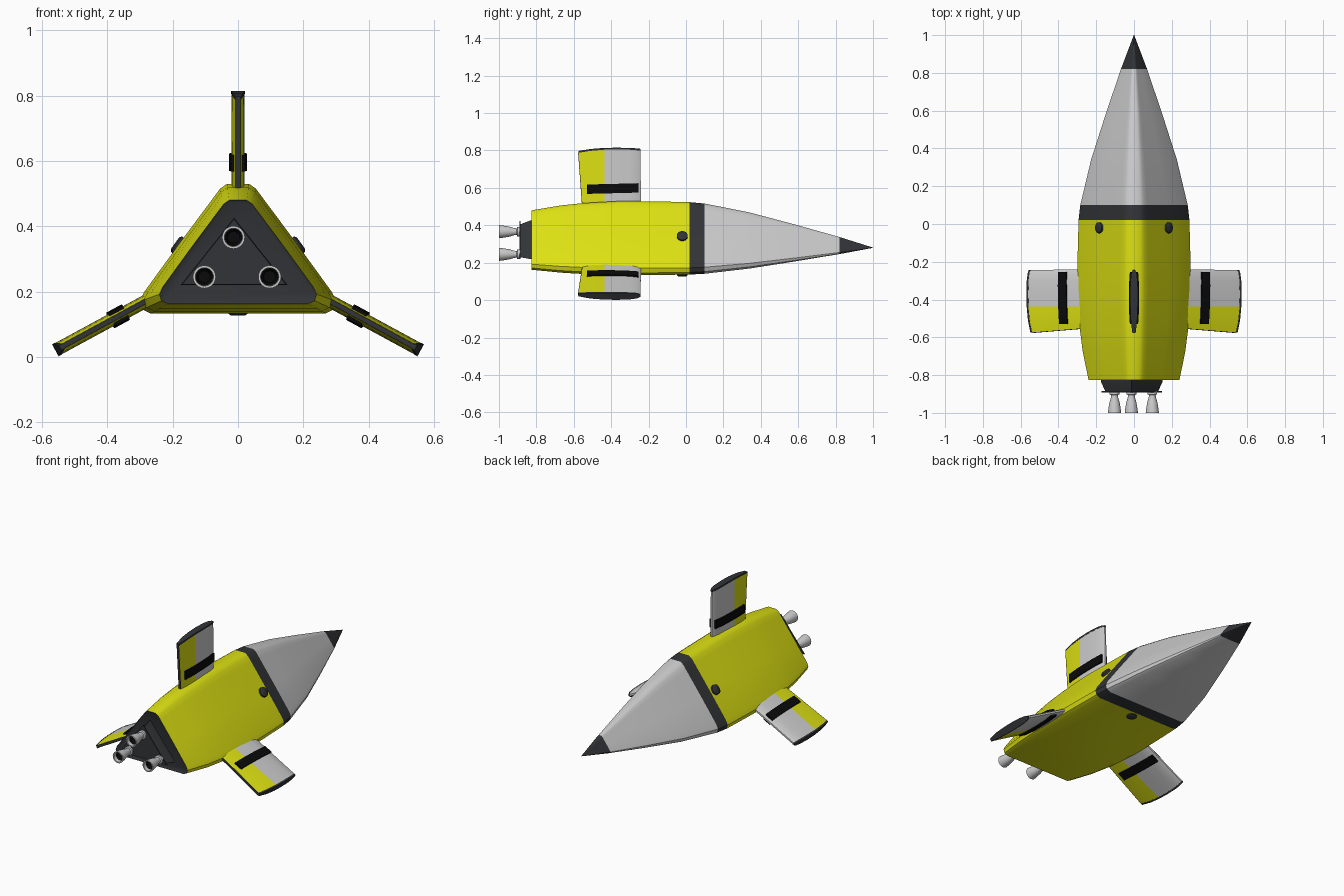
import bpy, bmesh, math
from mathutils import Vector

if "Cube" in bpy.data.objects:
    bpy.data.objects.remove(bpy.data.objects["Cube"])


def colour(name, rgb):
    m = bpy.data.materials.new(name)
    m.diffuse_color = (*rgb, 1)
    m.use_nodes = True
    m.node_tree.nodes["Principled BSDF"].inputs["Base Color"].default_value = m.diffuse_color
    return m


YELLOW = colour("yellow", (0.72, 0.75, 0.006))
DARK = colour("dark_grey", (0.032, 0.034, 0.038))
BLACK = colour("black", (0.003, 0.003, 0.003))


def loft(name, rings, mat=None, caps=(True, True), angle=40):
    """Skin a list of equally long point rings into one object."""
    bm = bmesh.new()
    rows = [[bm.verts.new(p) for p in r] for r in rings]
    n = len(rows[0])
    for a, b in zip(rows, rows[1:]):
        for i in range(n):
            j = (i + 1) % n
            bm.faces.new((a[i], a[j], b[j], b[i]))
    if caps[0]:
        bm.faces.new(rows[0])
    if caps[1]:
        bm.faces.new(rows[-1])
    bmesh.ops.recalc_face_normals(bm, faces=bm.faces)
    me = bpy.data.meshes.new(name)
    bm.to_mesh(me)
    bm.free()
    ob = bpy.data.objects.new(name, me)
    bpy.context.collection.objects.link(ob)
    if mat:
        me.materials.append(mat)
    bpy.ops.object.select_all(action='DESELECT')
    ob.select_set(True)
    bpy.context.view_layer.objects.active = ob
    bpy.ops.object.shade_smooth_by_angle(angle=math.radians(angle))
    return ob


# Hull: rounded triangle section, scaled about the long axis
ZC = 0.28
half = [(0.034, 0.25), (0.055, 0.235), (0.075, 0.208), (0.18, 0.067),
        (0.288, -0.082), (0.301, -0.11), (0.293, -0.135), (0.268, -0.147)]
section = half + [(-x, z) for x, z in reversed(half)]


def ring(y, s):
    return [(x * s, y, ZC + z * s) for x, z in section]


hull = [ring(y, s) for y, s in ((-0.825, 0.80), (-0.67, 0.905), (-0.55, 0.955), (-0.35, 1.0),
                                (-0.15, 0.99), (0.02, 0.975))]
loft("hull", hull, YELLOW, (False, False))
loft("hull_band", [ring(0.02, 0.975), ring(0.10, 0.945)], DARK, (False, False))
loft("nose", [ring(y, s) for y, s in ((0.10, 0.945), (0.22, 0.85), (0.34, 0.755), (0.58, 0.50),
                                      (0.82, 0.23))], None, (False, False))
loft("nose_tip", [ring(0.82, 0.23), ring(1.0, 0.004)], DARK, (False, True))

# Rear plate and triangular engine mount
loft("rear_plate", [ring(-0.825, 0.80), ring(-0.82, 0.76)], DARK, (False, True))
EX = -0.012


def tri(y, s):
    return [(EX + x * s, y, 0.285 + z * s) for x, z in ((0, 0.14), (0.163, -0.065), (-0.163, -0.065))]


loft("engine_mount", [tri(-0.815, 1.0), tri(-0.835, 1.0), tri(-0.885, 0.86)], DARK, angle=20)
loft("engine_mount_flange", [tri(-0.884, 0.98), tri(-0.891, 0.98)], DARK, angle=20)


# Engines: turned bells with dark throats
def circle(cx, cz, y, r, n=24):
    return [(cx + r * math.cos(2 * math.pi * i / n), y, cz + r * math.sin(2 * math.pi * i / n))
            for i in range(n)]


bell = [(-0.885, 0.026), (-0.902, 0.026), (-0.905, 0.018), (-0.918, 0.019), (-0.945, 0.027),
        (-0.975, 0.032), (-1.0, 0.035), (-1.0, 0.028), (-0.97, 0.026)]
for i, (x, z) in enumerate(((-0.014, 0.366), (-0.103, 0.245), (0.097, 0.245))):
    loft(f"engine_bell_{i}", [circle(x, z, y, r) for y, r in bell], None, (True, False))
    loft(f"engine_throat_{i}", [circle(x, z, y, r) for y, r in ((-0.985, 0.0275), (-0.93, 0.018))],
         BLACK, (False, True))

# Round ports on the three hull faces
side_n = Vector((0.81, 0, 0.587))
ports = [(Vector((0.184, -0.02, 0.342)), side_n),
         (Vector((-0.184, -0.02, 0.342)), Vector((-0.81, 0, 0.587))),
         (Vector((0, -0.02, 0.138)), Vector((0, 0, -1)))]
for k, (c, n) in enumerate(ports):
    u, v = Vector((0, 1, 0)), n.cross(Vector((0, 1, 0))).normalized()
    rows = []
    for h, r in ((-0.03, 0.029), (0.006, 0.029), (0.011, 0.022)):
        rows.append([c + n * h + u * r * math.cos(a) + v * r * math.sin(a)
                     for a in (2 * math.pi * i / 24 for i in range(24))])
    loft(f"port_{k}", rows, DARK)

# Fins: (rear-to-front y at root, y at tip, half thickness, span)
rear = [(-0.552, -0.574, 0.008, 0.298), (-0.50, -0.51, 0.016, 0.308), (-0.437, -0.437, 0.019, 0.314)]
front = [rear[-1], (-0.37, -0.37, 0.020, 0.315), (-0.30, -0.30, 0.018, 0.314),
         (-0.26, -0.26, 0.013, 0.311), (-0.24, -0.244, 0.005, 0.309)]
whole = rear + front[1:]


def build_fin(name, root, ang):
    out = Vector((math.cos(ang), 0, math.sin(ang)))
    across = Vector((-math.sin(ang), 0, math.cos(ang)))
    base = Vector((root[0], 0, root[1]))

    def pt(t, y, s):
        return base + across * t + out * s + Vector((0, y, 0))

    def slab(y0, y1, t, s0, s1):
        return [pt(-t, y0, s0), pt(t, y0, s0), pt(t, y1, s1), pt(-t, y1, s1)]

    loft(name + "_rear", [slab(a, b, t, 0, s) for a, b, t, s in rear], YELLOW)
    loft(name + "_front", [slab(a, b, t, 0, s) for a, b, t, s in front])
    loft(name + "_tip", [slab(b, b, t + 0.001, s, s + 0.01) for a, b, t, s in whole], DARK)
    loft(name + "_trailing_edge", [slab(-0.55, -0.572, 0.008, 0, 0.30),
                                   slab(-0.555, -0.577, 0.007, 0, 0.30)], DARK)
    # Raised band wrapped round the fin
    loft(name + "_band", [slab(y, y, t, s, s + 0.05) for y, t, s in
                          ((-0.53, 0.022, 0.078), (-0.45, 0.027, 0.080),
                           (-0.33, 0.027, 0.083), (-0.255, 0.022, 0.085))], BLACK)


build_fin("top_fin", (0, 0.49), math.pi / 2)
for side, label in ((1, "right"), (-1, "left")):
    a = math.radians(-28.5)
    build_fin(label + "_fin", (0.274 * side, 0.175), a if side > 0 else math.pi - a)
